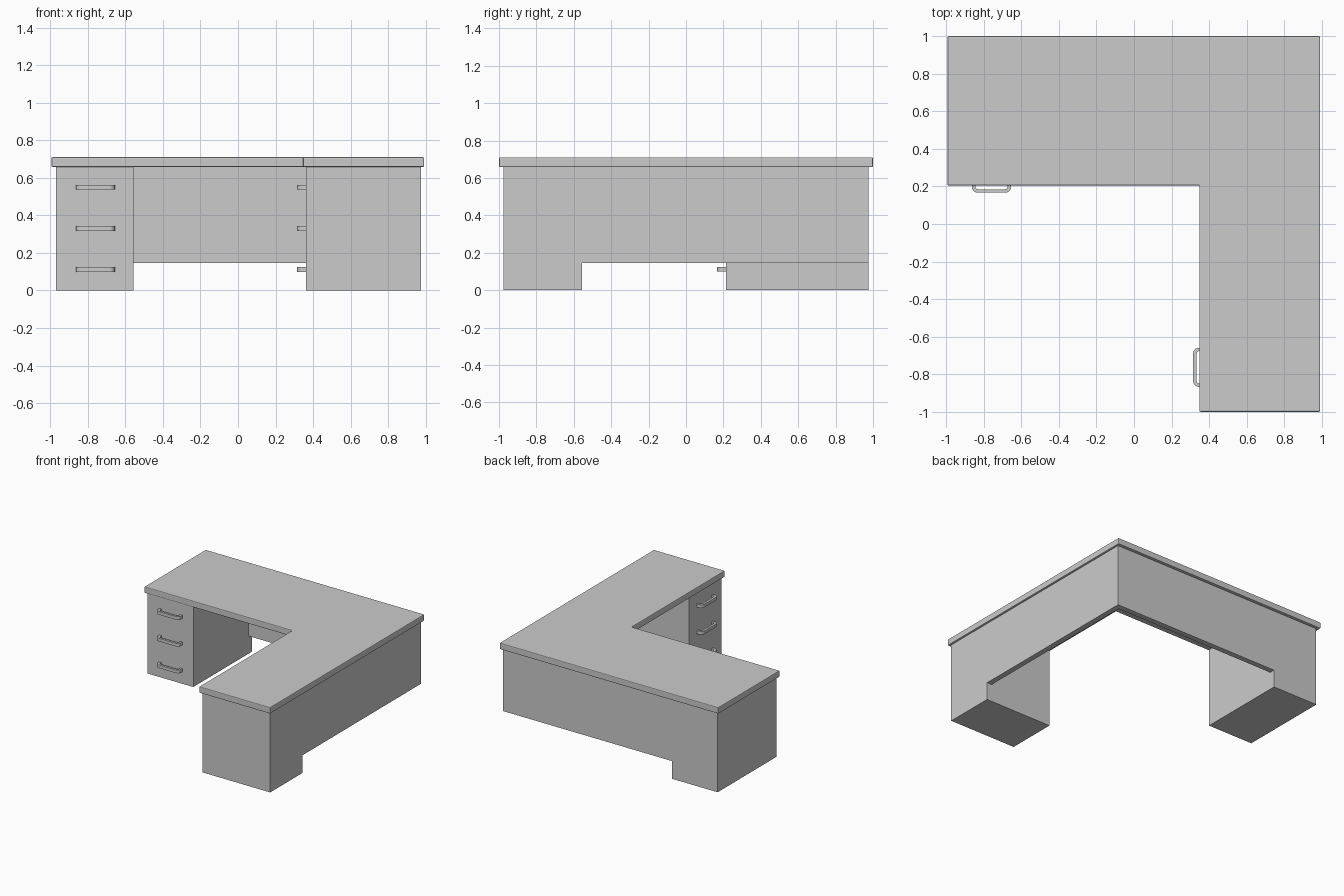
import bpy, bmesh, math

if "Cube" in bpy.data.objects:
    bpy.data.objects.remove(bpy.data.objects["Cube"])


def prism(name, outline, z0, z1, bevel=0.0):
    """Extrude a flat xy outline from z0 to z1."""
    bm = bmesh.new()
    base = bm.faces.new([bm.verts.new((x, y, z0)) for x, y in outline])
    up = bmesh.ops.extrude_face_region(bm, geom=[base])["geom"]
    bmesh.ops.translate(bm, vec=(0, 0, z1 - z0),
                        verts=[v for v in up if isinstance(v, bmesh.types.BMVert)])
    bmesh.ops.recalc_face_normals(bm, faces=bm.faces)
    mesh = bpy.data.meshes.new(name)
    bm.to_mesh(mesh)
    bm.free()
    obj = bpy.data.objects.new(name, mesh)
    bpy.context.collection.objects.link(obj)
    if bevel:
        mod = obj.modifiers.new("edge_round", "BEVEL")
        mod.width, mod.segments = bevel, 2
        mod.limit_method = "ANGLE"
    return obj


def rect(x0, x1, y0, y1):
    return [(x0, y0), (x1, y0), (x1, y1), (x0, y1)]


def strap(half, depth, radius, steps=6):
    """One line of a U-shaped pull: along, outward."""
    pts = [(-half, 0)]
    for side, a0 in ((-1, 180), (1, 90)):
        for i in range(steps + 1):
            a = math.radians(a0 - 90 * i / steps)
            pts.append((side * (half - radius) + radius * math.cos(a),
                        depth - radius + radius * math.sin(a)))
    return pts + [(half, 0)]


# L-shaped worktop
prism("desk_top", [(-0.993, 0.205), (0.348, 0.205), (0.348, -1), (0.991, -1),
                   (0.991, 1), (-0.993, 1)], 0.658, 0.71, 0.006)

# L-shaped modesty panel along the back and right sides
O, I, E = 0.975, 0.93, -0.556
prism("modesty_panel", [(E, I), (I, I), (I, E), (O, E), (O, O), (E, O)], 0.145, 0.658)

# Drawer pedestals
prism("left_pedestal", rect(-0.97, E, 0.215, O), 0, 0.658)
prism("right_pedestal", rect(0.363, O, -0.975, E), 0, 0.658)

# Drawer pulls, three on each pedestal
pull = strap(0.104, 0.048, 0.03) + strap(0.086, 0.03, 0.014)[::-1]
for i, z in enumerate((0.112, 0.331, 0.55), 1):
    left = [(-0.759 + u, 0.215 - d) for u, d in pull]
    right = [(0.363 - d, -0.763 + u) for u, d in pull]
    for side, outline in (("left", left), ("right", right)):
        obj = prism(f"{side}_drawer_handle_{i}", outline, z - 0.013, z + 0.013)
        bpy.ops.object.select_all(action="DESELECT")
        bpy.context.view_layer.objects.active = obj
        obj.select_set(True)
        bpy.ops.object.shade_smooth_by_angle(angle=math.radians(35))
